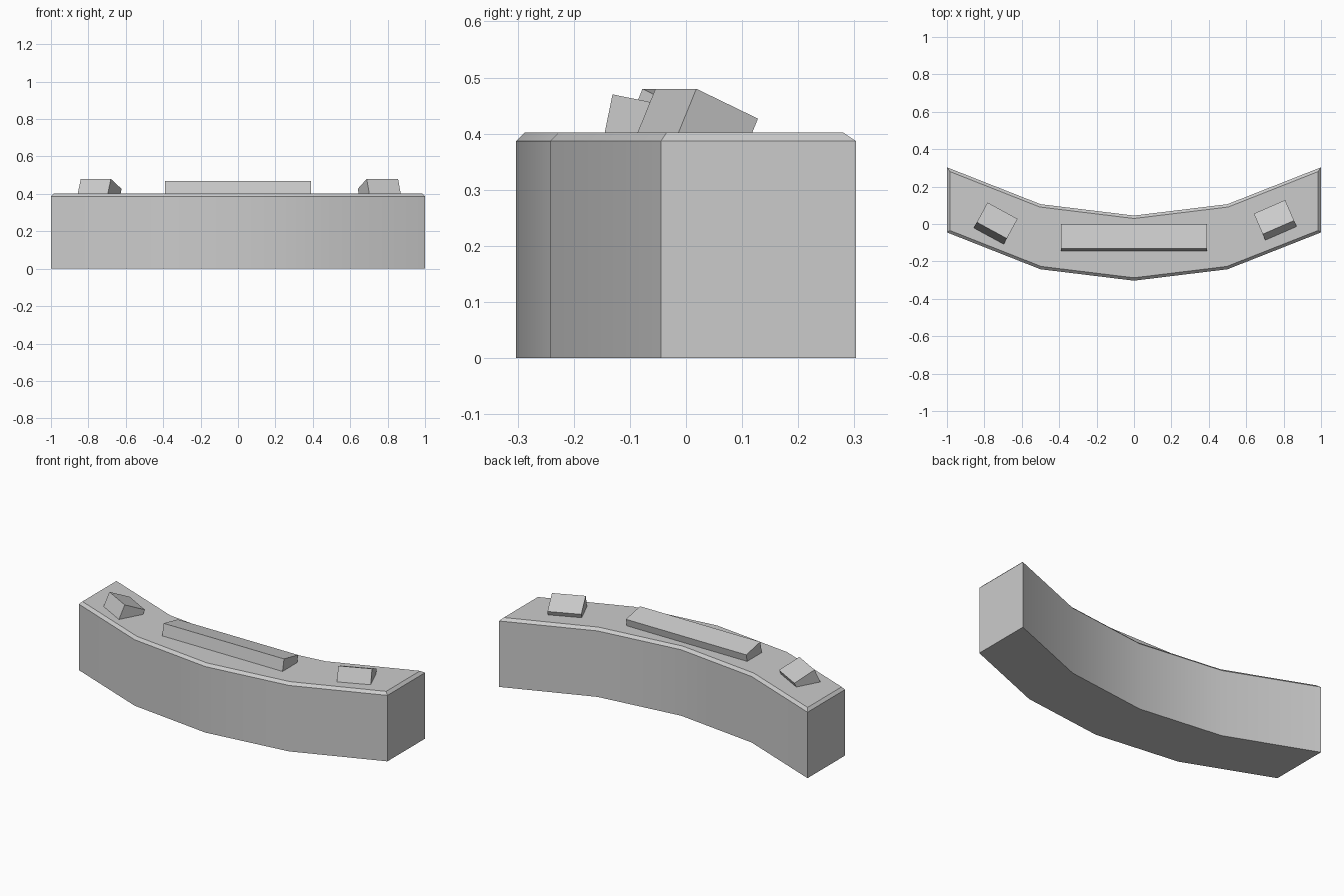
import bpy, bmesh
from math import radians
from mathutils import Matrix, Vector

if "Cube" in bpy.data.objects:
    bpy.data.objects.remove(bpy.data.objects["Cube"])


def add_object(name, bm):
    bmesh.ops.recalc_face_normals(bm, faces=bm.faces)
    mesh = bpy.data.meshes.new(name)
    bm.to_mesh(mesh)
    bm.free()
    obj = bpy.data.objects.new(name, mesh)
    bpy.context.collection.objects.link(obj)
    return obj


# Curved desk body: mirrored plan outline, extruded, with a chamfered top rim
HEIGHT, CHAMFER = 0.402, 0.0155
half_front = [(0, -0.303), (0.5, -0.242), (1, -0.045)]
half_back = [(1, 0.303), (0.5, 0.106), (0, 0.045)]
right = half_front + half_back
outline = right + [(-x, y) for x, y in reversed(right) if x > 0]

bm = bmesh.new()
base = bm.faces.new([bm.verts.new((x, y, 0)) for x, y in outline])
extruded = bmesh.ops.extrude_face_region(bm, geom=[base], use_keep_orig=True)
top_verts = [g for g in extruded["geom"] if isinstance(g, bmesh.types.BMVert)]
bmesh.ops.translate(bm, verts=top_verts, vec=(0, 0, HEIGHT))
bmesh.ops.recalc_face_normals(bm, faces=bm.faces)
rim = [e for e in bm.edges if all(v.co.z > HEIGHT / 2 for v in e.verts)]
bmesh.ops.bevel(bm, geom=rim, offset=CHAMFER, segments=1, affect='EDGES')
desk = add_object("desk_body", bm)
bpy.context.view_layer.objects.active = desk
desk.select_set(True)
bpy.ops.object.shade_smooth_by_angle(angle=radians(30))
desk.select_set(False)


def console(name, edge, width, depth, tilt, yaw, thickness=0.1):
    """Tilted box placed by the middle of its upper front edge."""
    bm = bmesh.new()
    bmesh.ops.create_cube(bm, size=1)
    bmesh.ops.translate(bm, verts=bm.verts, vec=(0, 0.5, -0.5))
    bmesh.ops.scale(bm, verts=bm.verts, vec=(width, depth, thickness))
    place = (Matrix.Translation(Vector(edge))
             @ Matrix.Rotation(radians(yaw), 4, 'Z')
             @ Matrix.Rotation(radians(-tilt), 4, 'X'))
    bmesh.ops.transform(bm, matrix=place, verts=bm.verts)
    return add_object(name, bm)


# Sloping control panels sunk into the desk top
console("centre_console", (0, -0.131, 0.47), 0.78, 0.133, 11.5, 0)
console("right_console", (0.772, -0.018, 0.48), 0.183, 0.131, 24, 23.5)
console("left_console", (-0.76, -0.034, 0.48), 0.183, 0.131, 24, -28.5)
